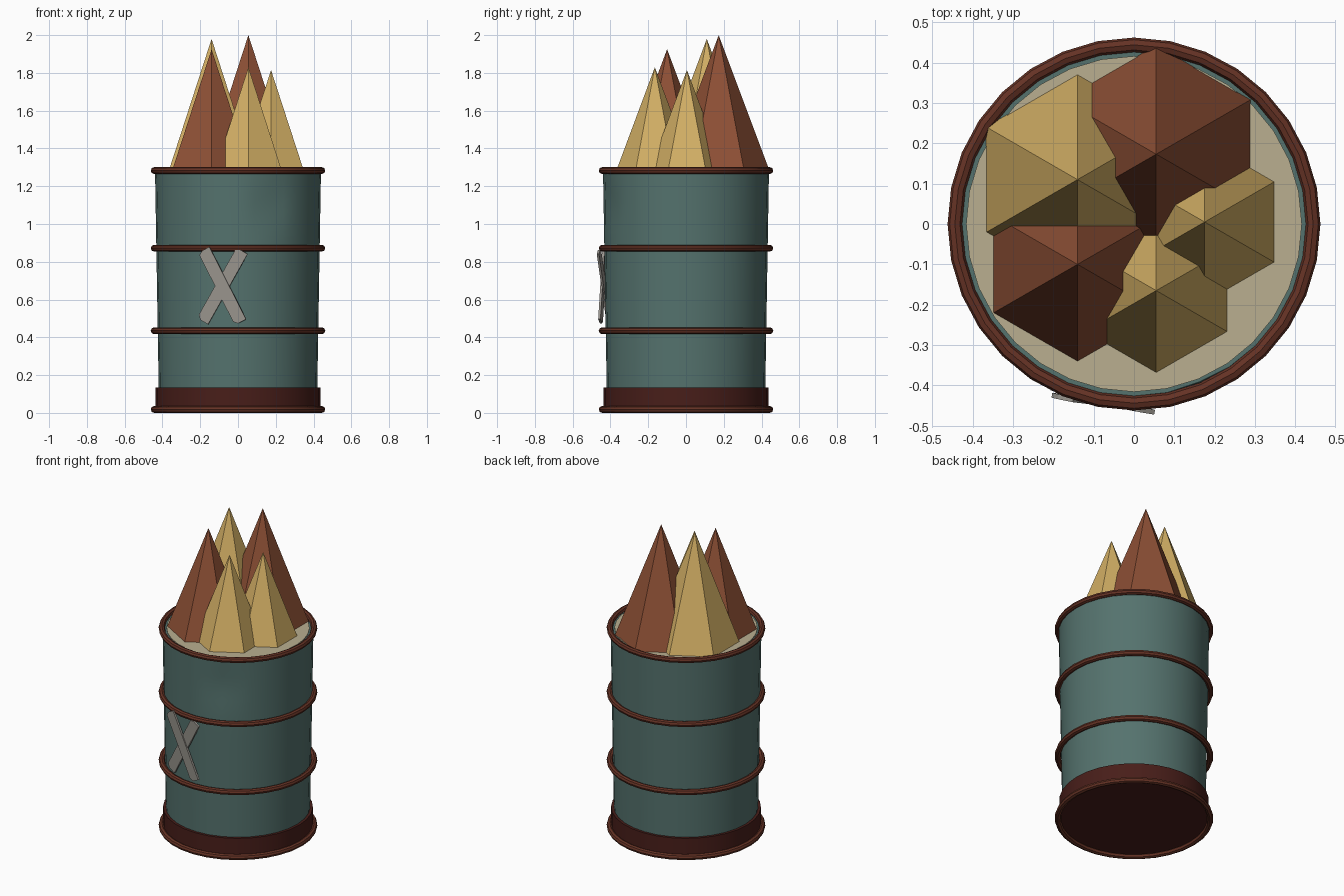
import bpy, bmesh, math
from mathutils import Matrix

if "Cube" in bpy.data.objects:
    bpy.data.objects.remove(bpy.data.objects["Cube"])


def material(name, rgb):
    m = bpy.data.materials.new(name)
    m.diffuse_color = (*rgb, 1)
    m.use_nodes = True
    m.node_tree.nodes["Principled BSDF"].inputs["Base Color"].default_value = m.diffuse_color
    return m


TEAL = material("teal_paint", (0.09, 0.17, 0.155))
RUST = material("rust_red", (0.13, 0.032, 0.018))
DARK = material("dark_rust", (0.065, 0.013, 0.010))
SAND = material("pale_sand", (0.49, 0.43, 0.28))
GOLD = material("gold", (0.65, 0.43, 0.13))
BROWN = material("red_brown", (0.27, 0.08, 0.036))
GREY = material("worn_grey", (0.32, 0.30, 0.27))


def finish(name, mat, smooth=False):
    ob = bpy.context.object
    ob.name = name
    ob.data.materials.append(mat)
    if smooth:
        bpy.ops.object.shade_smooth_by_angle(angle=math.radians(40))
    return ob


def from_bmesh(name, bm, mat, smooth=False):
    me = bpy.data.meshes.new(name)
    bm.to_mesh(me)
    bm.free()
    ob = bpy.data.objects.new(name, me)
    bpy.context.collection.objects.link(ob)
    bpy.ops.object.select_all(action='DESELECT')
    ob.select_set(True)
    bpy.context.view_layer.objects.active = ob
    return finish(name, mat, smooth)


# Barrel body: slightly flared stack of rings with a shallow dent at the front
SEG = 32
profile = [(0.418, 0.026)]
for i in range(1, 25):
    t = i / 24
    profile.append((0.418 + 0.021 * t, 0.026 + 1.24 * t))
profile.append((0.426, 1.281))
bm = bmesh.new()
rows = []
for r, z in profile:
    row = []
    for k in range(SEG):
        a = 2 * math.pi * k / SEG
        da = a - math.radians(293)
        dent = 0.02 * math.exp(-(da / 0.14) ** 2 - ((z - 1.10) / 0.13) ** 2)
        row.append(bm.verts.new(((r - dent) * math.cos(a), (r - dent) * math.sin(a), z)))
    rows.append(row)
for lo, hi in zip(rows, rows[1:]):
    for k in range(SEG):
        n = (k + 1) % SEG
        bm.faces.new((lo[k], lo[n], hi[n], hi[k]))
bm.faces.new(rows[-1])
bm.faces.new(rows[0][::-1])
from_bmesh("barrel_body", bm, TEAL, True)

# Dark band around the foot
bpy.ops.mesh.primitive_cylinder_add(vertices=SEG, radius=0.436, depth=0.115, location=(0, 0, 0.0775))
finish("foot_band", DARK, True)

# Hoops
for i, z in enumerate((0.018, 0.435, 0.872, 1.283)):
    bpy.ops.mesh.primitive_torus_add(major_segments=SEG, minor_segments=8, major_radius=0.444,
                                     minor_radius=0.018, location=(0, 0, z))
    finish(f"hoop_{i + 1}", RUST, True)

# Fill surface inside the rim
bpy.ops.mesh.primitive_cylinder_add(vertices=SEG, radius=0.416, depth=0.02, location=(0, 0, 1.276))
finish("top_fill", SAND)

# Six-sided spikes: x, y, base radius, tip height, colour
BASE = 1.28
for i, (x, y, r, tip, mat) in enumerate((
        (-0.14, 0.11, 0.262, 1.98, GOLD),
        (0.055, 0.173, 0.27, 2.0, BROWN),
        (-0.14, -0.10, 0.242, 1.925, BROWN),
        (0.175, 0.005, 0.201, 1.815, GOLD),
        (0.055, -0.165, 0.205, 1.83, GOLD))):
    bpy.ops.mesh.primitive_cone_add(vertices=6, radius1=r, radius2=0, depth=tip - BASE,
                                    location=(x, y, (tip + BASE) / 2))
    finish(f"spike_{i + 1}", mat)

# Crossed strips lying tangent to the front wall, one corner of each clipped
half_w, half_l, thick = 0.034, 0.215, 0.006
outline = [(-half_w, -half_l + 0.02), (-half_w + 0.02, -half_l), (half_w, -half_l),
           (half_w, half_l), (-half_w + 0.025, half_l), (-half_w, half_l - 0.015)]
turn = Matrix.Rotation(-0.187, 4, 'Z')
for i, (lean, out) in enumerate(((-27, 0.449), (30, 0.443))):
    bm = bmesh.new()
    face = bm.faces.new([bm.verts.new((x, -thick, z)) for x, z in outline])
    ext = bmesh.ops.extrude_face_region(bm, geom=[face])
    bmesh.ops.translate(bm, vec=(0, 2 * thick, 0),
                        verts=[v for v in ext["geom"] if isinstance(v, bmesh.types.BMVert)])
    bmesh.ops.recalc_face_normals(bm, faces=bm.faces)
    place = (Matrix.Translation((0, 0, 0.672)) @ turn @ Matrix.Translation((0, -out, 0))
             @ Matrix.Rotation(math.radians(2), 4, 'X') @ Matrix.Rotation(math.radians(lean), 4, 'Y'))
    bm.transform(place)
    from_bmesh(f"cross_strip_{i + 1}", bm, GREY)
